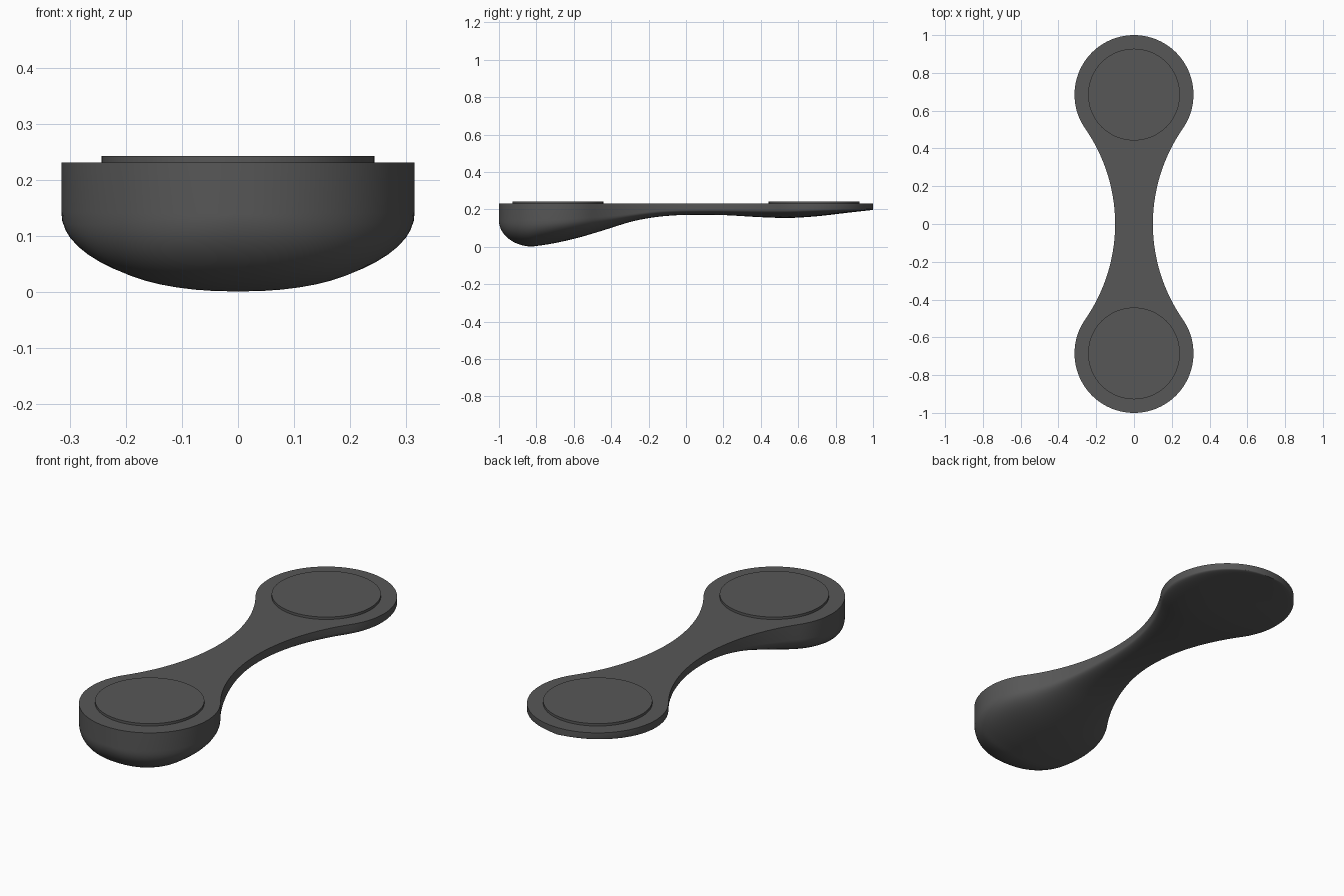
import bpy, bmesh, math

if "Cube" in bpy.data.objects:
    bpy.data.objects.remove(bpy.data.objects["Cube"])

TOP = 0.231          # flat upper face height
PAD_Y = 0.685        # centre of each round end
PAD_R = 0.315        # radius of each round end
NECK = 0.10          # half width at the middle
# radius of the concave arc tangent to both round ends
ARC = (PAD_Y**2 + NECK**2 - PAD_R**2) / (2 * (PAD_R - NECK))
JOIN_Y = PAD_Y * ARC / (ARC + PAD_R)

grey = bpy.data.materials.new("dark grey")
grey.diffuse_color = (0.095, 0.095, 0.095, 1)
grey.use_nodes = True
grey.node_tree.nodes["Principled BSDF"].inputs["Base Color"].default_value = grey.diffuse_color


def half_width(y):
    y = abs(y)
    if y < JOIN_Y:
        return NECK + ARC - math.sqrt(ARC**2 - y * y)
    return math.sqrt(max(0, PAD_R**2 - (y - PAD_Y)**2))


def smooth_curve(points, y):
    """Cubic curve through the given (y, z) points."""
    def slope(i):
        a, b = points[max(i - 1, 0)], points[min(i + 1, len(points) - 1)]
        return (b[1] - a[1]) / (b[0] - a[0])
    i = 0
    while i < len(points) - 2 and y > points[i + 1][0]:
        i += 1
    (y0, z0), (y1, z1) = points[i], points[i + 1]
    h = y1 - y0
    t = min(max((y - y0) / h, 0), 1)
    return ((2*t**3 - 3*t**2 + 1) * z0 + (t**3 - 2*t**2 + t) * h * slope(i)
            + (3*t**2 - 2*t**3) * z1 + (t**3 - t**2) * h * slope(i + 1))


# lower end of the upright side wall, and lowest line of the underside
EDGE = [(-1, .14), (-.7, .145), (-.4, .165), (-.1, .195), (.3, .2), (.6, .198), (1, .203)]
KEEL = [(-.82, .001), (-.72, .016), (-.6, .042), (-.5, .07), (-.4, .101), (-.3, .132),
        (-.2, .153), (-.1, .165), (0, .17), (.2, .169), (.4, .158), (.55, .154),
        (.7, .163), (.85, .18), (1, .197)]


def keel(y):
    if y < -.82:     # rounded nose of the deep end
        u = (-.82 - y) / .18
        return .001 + (smooth_curve(EDGE, y) - .001) * (1 - math.sqrt(max(0, 1 - u * u)))
    return smooth_curve(KEEL, y)


# Body: cross-sections lofted from the deep end to the thin end
ROWS, SEG = 112, 28
bm = bmesh.new()
rows = []
for r in range(ROWS + 1):
    y = -math.cos(math.pi * r / ROWS)
    w, e, b = half_width(y), smooth_curve(EDGE, y), keel(y)
    ring = [(-w, y, TOP)]
    for s in range(SEG + 1):
        a = math.pi * (s / SEG - 0.5)
        sx = math.copysign(abs(math.sin(a))**(2 / 2.3), a)
        cz = max(0, math.cos(a))**(2 / 2.3)
        ring.append((w * sx, y, e - (e - b) * cz))
    ring.append((w, y, TOP))
    rows.append([bm.verts.new(p) for p in ring])
for a, b in zip(rows, rows[1:]):
    n = len(a)
    for i in range(n):
        j = (i + 1) % n
        bm.faces.new((a[i], a[j], b[j], b[i]))
bmesh.ops.remove_doubles(bm, verts=bm.verts, dist=1e-5)
bmesh.ops.recalc_face_normals(bm, faces=bm.faces)
mesh = bpy.data.meshes.new("body")
bm.to_mesh(mesh)
bm.free()
body = bpy.data.objects.new("body", mesh)
bpy.context.collection.objects.link(body)
parts = [body]

# Raised round plates on the two ends
for name, side in (("front_plate", -1), ("back_plate", 1)):
    bpy.ops.mesh.primitive_cylinder_add(vertices=96, radius=0.243, depth=0.023,
                                        location=(0, side * PAD_Y, 0.2315))
    plate = bpy.context.object
    plate.name = name
    parts.append(plate)

for ob in parts:
    ob.data.materials.append(grey)
    bpy.ops.object.select_all(action='DESELECT')
    ob.select_set(True)
    bpy.context.view_layer.objects.active = ob
    bpy.ops.object.shade_smooth_by_angle(angle=math.radians(40))
